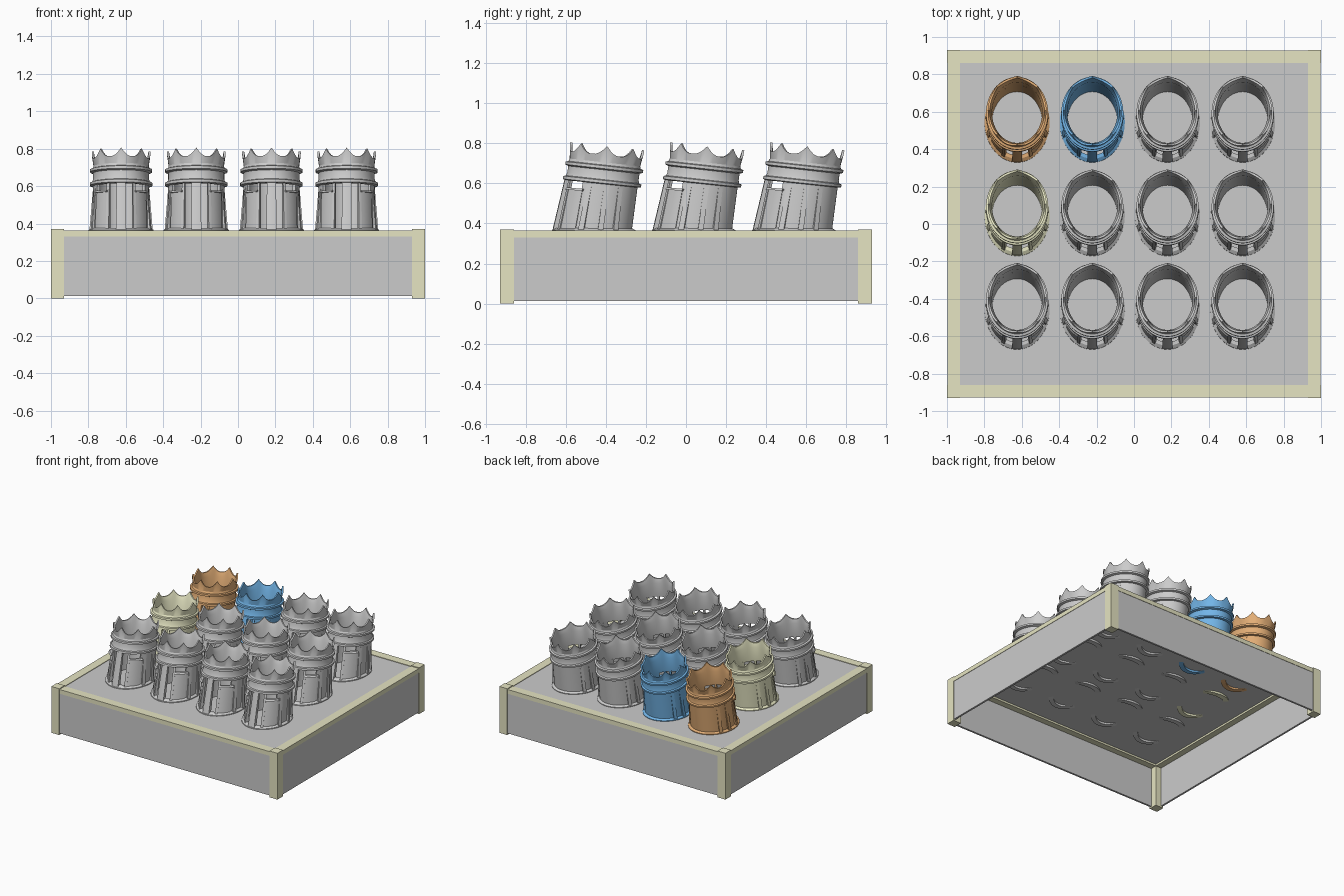
import bpy, bmesh
from math import sin, cos, radians, pi

if "Cube" in bpy.data.objects:
    bpy.data.objects.remove(bpy.data.objects["Cube"])

def material(name, rgb):
    m = bpy.data.materials.new(name)
    m.diffuse_color = (*rgb, 1)
    m.use_nodes = True
    m.node_tree.nodes["Principled BSDF"].inputs["Base Color"].default_value = m.diffuse_color
    return m

trim_mat = material("trim_khaki", (0.79, 0.78, 0.54))
pot_mats = {
    (0, 2): material("pot_orange", (0.76, 0.42, 0.18)),
    (1, 2): material("pot_blue", (0.17, 0.46, 0.80)),
    (0, 1): material("pot_yellow", (0.84, 0.84, 0.58)),
}

def box(name, lo, hi, mat=None):
    me = bpy.data.meshes.new(name)
    bm = bmesh.new()
    bmesh.ops.create_cube(bm, size=1)
    for v in bm.verts:
        v.co = [(l + h) / 2 + c * (h - l) for c, l, h in zip(v.co, lo, hi)]
    bm.to_mesh(me)
    bm.free()
    ob = bpy.data.objects.new(name, me)
    bpy.context.collection.objects.link(ob)
    if mat:
        me.materials.append(mat)
    return ob

# Base: open-bottomed tray of thin panels
X, Y, W = 1.0, 0.93, 0.07
TOP = 0.36
box("top_panel", (-X + 0.06, -Y + 0.06, TOP - 0.015), (X - 0.06, Y - 0.06, TOP))
for s, side in ((-1, "a"), (1, "b")):
    ys = sorted((s * (Y - 0.005), s * (Y - 0.02)))
    xs = sorted((s * (X - 0.005), s * (X - 0.02)))
    box("long_panel_" + side, (-X + 0.06, ys[0], 0.012), (X - 0.06, ys[1], 0.335))
    box("short_panel_" + side, (xs[0], -Y + 0.06, 0.012), (xs[1], Y - 0.06, 0.335))
    # Top edge trim
    ys = sorted((s * (Y - 0.002), s * (Y - W)))
    xs = sorted((s * (X - 0.002), s * (X - W)))
    box("long_trim_" + side, (-X + W, ys[0], 0.33), (X - W, ys[1], 0.364), trim_mat)
    box("short_trim_" + side, (xs[0], -Y + W, 0.33), (xs[1], Y - W, 0.364), trim_mat)
    # Corner posts
    for t in (-1, 1):
        xs = sorted((t * X, t * (X - W)))
        ys = sorted((s * Y, s * (Y - W)))
        box("corner_post", (xs[0], ys[0], 0), (xs[1], ys[1], 0.37), trim_mat)

# Leaning oval pot: each piece is a closed (radius, height) profile swept over an arc
def place(r, h, a):
    if h > 0.38:
        h += 0.045 * (1 - abs(sin(4 * a))) ** 1.3      # crown points
    if h < 0:
        h *= sin(a) ** 2                               # foot dips front and back
    k = min(max(h / 0.25, 0), 1)
    x, y = r * cos(a), (r + 0.028) * sin(a)
    if y < 0:
        y *= 1 + 0.07 * (1 - k)                        # flared front
    return (x, y + 0.145 * h, h - 0.11 * y * k)

def sweep(bm, profile, a0, a1, n):
    full = abs(a1 - a0) >= 360
    rings = []
    for i in range(n if full else n + 1):
        a = radians(a0 + (a1 - a0) * i / n)
        rings.append([bm.verts.new(place(r, h, a)) for r, h in profile])
    m = len(profile)
    for i in range(n):
        p, q = rings[i], rings[(i + 1) % len(rings)]
        for j in range(m):
            bm.faces.new((p[j], q[j], q[(j + 1) % m], p[(j + 1) % m]))
    if not full:
        bm.faces.new(rings[0])
        bm.faces.new(rings[-1][::-1])

def slab(r_low, r_high, r_in, h0, h1):
    return [(r_low, h0), (r_high, h1), (r_in, h1), (r_in, h0)]

bm = bmesh.new()
# Banded head with pointed crown
sweep(bm, [(0.153, 0.238), (0.167, 0.242), (0.167, 0.256), (0.155, 0.260), (0.150, 0.275),
           (0.150, 0.308), (0.166, 0.314), (0.166, 0.328), (0.153, 0.332), (0.148, 0.345),
           (0.157, 0.381), (0.146, 0.381), (0.134, 0.350), (0.134, 0.238)], 0, 360, 64)
# Back shell, open at the front
sweep(bm, slab(0.156, 0.150, 0.134, -0.03, 0.245), -32, 212, 40)
# Foot rim
sweep(bm, [(0.174, -0.03), (0.174, 0.006), (0.158, 0.016), (0.140, 0.016), (0.140, -0.03)], 0, 360, 64)
# Tapering ribs around the shell
for a in (-20, 8, 32, 148, 172, 200):
    sweep(bm, slab(0.170, 0.151, 0.140, 0, 0.225), a - 4, a + 4, 2)
# Front pillar, flanking posts and low side screens
sweep(bm, slab(0.172, 0.158, 0.136, 0, 0.245), -99, -81, 4)
for s in (-1, 1):
    def arc(profile, a, b, n):
        lo, hi = sorted((-90 + s * a, -90 + s * b))
        sweep(bm, profile, lo, hi, n)
    arc(slab(0.166, 0.154, 0.140, 0, 0.245), 24, 30, 2)
    arc(slab(0.160, 0.154, 0.140, 0, 0.195), 30, 60, 6)
    arc(slab(0.170, 0.162, 0.140, 0.195, 0.205), 28, 62, 6)
bmesh.ops.recalc_face_normals(bm, faces=bm.faces)
pot_mesh = bpy.data.meshes.new("pot")
bm.to_mesh(pot_mesh)
bm.free()
pot_mesh.shade_smooth()
pot_mesh.set_sharp_from_angle(angle=radians(30))

# Four by three grid of pots
for i in range(4):
    for j in range(3):
        me = pot_mesh
        if (i, j) in pot_mats:
            me = pot_mesh.copy()
            me.materials.append(pot_mats[(i, j)])
        ob = bpy.data.objects.new("pot_%d_%d" % (i + 1, j + 1), me)
        ob.location = (-0.625 + 0.402 * i, -0.455 + 0.5 * j, TOP)
        bpy.context.collection.objects.link(ob)
